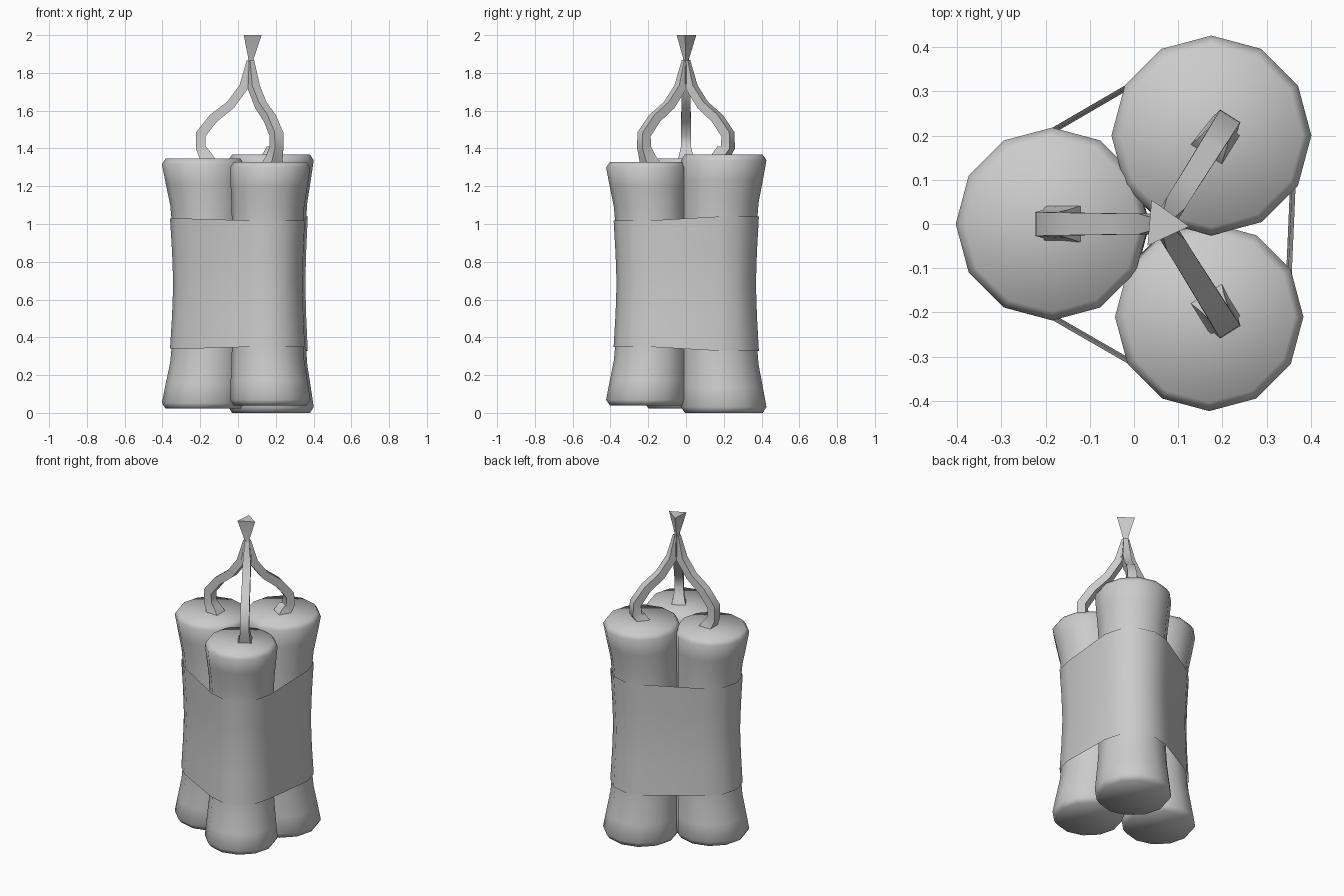
import bpy, bmesh
from math import sin, cos, radians, pi
from mathutils import Vector

if "Cube" in bpy.data.objects:
    bpy.data.objects.remove(bpy.data.objects["Cube"])

MID_Z = 0.684
AXIS = Vector((0.05, 0.0))      # the bundle is squeezed towards this axis
# name: centre x, y, radius, half height, band start/end angle, fuse direction
STICKS = [
    ("left",  -0.185,  0.0,   0.218, 0.662, (240, 120), 180),
    ("back",   0.175,  0.2,   0.226, 0.684, (120, 0),   58),
    ("front",  0.170, -0.21,  0.213, 0.644, (360, 240), -58),
]
SQUEEZE = [(0, .85), (.25, .863), (.52, .887), (.63, .903), (.8, .955), (.95, 1), (1, 1)]


def squeeze(t):
    t = abs(t)
    for (a, u), (b, v) in zip(SQUEEZE, SQUEEZE[1:]):
        if t <= b:
            return u + (v - u) * (t - a) / (b - a)
    return 1.0


def squeezed(x, y, t):
    return AXIS + (Vector((x, y)) - AXIS) * squeeze(t)


def loft(name, rings, caps=True, angle=60):
    """Skin a list of equal-length closed rings."""
    bm = bmesh.new()
    vs = [[bm.verts.new(p) for p in r] for r in rings]
    n = len(rings[0])
    for a, b in zip(vs, vs[1:]):
        for i in range(n):
            j = (i + 1) % n
            bm.faces.new((a[i], a[j], b[j], b[i]))
    if caps:
        bm.faces.new(vs[0][::-1])
        bm.faces.new(vs[-1])
    bmesh.ops.recalc_face_normals(bm, faces=bm.faces)
    me = bpy.data.meshes.new(name)
    bm.to_mesh(me)
    bm.free()
    ob = bpy.data.objects.new(name, me)
    bpy.context.collection.objects.link(ob)
    bpy.ops.object.select_all(action='DESELECT')
    ob.select_set(True)
    bpy.context.view_layer.objects.active = ob
    bpy.ops.object.shade_smooth_by_angle(angle=radians(angle))
    return ob


# Sticks: twelve-sided, chamfered ends, pinched in the middle
half = [.25, .5, .63, .8, .955, 1]
levels = [-t for t in reversed(half)] + [0] + half
for name, cx, cy, r, h, _, _ in STICKS:
    rings = []
    for t in levels:
        rr = r - 0.02 if abs(t) == 1 else r
        ring = []
        for k in range(12):
            p = squeezed(cx + rr * cos(k * pi / 6), cy + rr * sin(k * pi / 6), t)
            ring.append((p.x, p.y, MID_Z + t * h))
        rings.append(ring)
    loft("stick_" + name, rings)

# Band: open sheet stretched around the outside of the three sticks
rings = []
for t in (-.52, -.25, 0, .25, .52):
    ring = []
    for _, cx, cy, r, h, (start, end), _ in STICKS:
        for a in range(start, end - 1, -30):
            d = Vector((cos(radians(a)), sin(radians(a))))
            p = squeezed(cx + r * d.x, cy + r * d.y, t) + d * 0.008
            ring.append((p.x, p.y, MID_Z + t * h))
    rings.append(ring)
loft("band", rings, caps=False)

# Fuses: four-sided tubes bending in to a common knot
KNOT = Vector((0.065, 0.0, 0.0))
PATH = [(.225, 0, .060), (.24, .025, .046), (.262, .07, .038), (.262, .14, .038),
        (.195, .225, .036), (.105, .295, .034), (.035, .39, .034), (.006, .53, .018)]
for name, _, _, _, h, _, a in STICKS:
    out = Vector((cos(radians(a)), sin(radians(a)), 0))
    side = Vector((-out.y, out.x, 0))
    base = MID_Z + h
    pts = [KNOT + out * d + Vector((0, 0, (base if i < 2 else 1.34) + z - .005))
           for i, (d, z, _) in enumerate(PATH)]
    rings = []
    for i, p in enumerate(pts):
        tan = (pts[min(i + 1, len(pts) - 1)] - pts[max(i - 1, 0)]).normalized()
        if i == 0:
            tan = Vector((0, 0, 1))
        up = side.cross(tan)
        r = PATH[i][2]
        rings.append([p + side * (r * cos(q)) + up * (r * sin(q))
                      for q in (pi / 4 + k * pi / 2 for k in range(4))])
    loft("fuse_" + name, rings)

# Twisted tip: three-sided, pinched at the neck and flared at the top
rings = []
for z, r, turn in ((1.74, .036, 0), (1.8, .03, 0), (1.875, .018, 0), (2.0, .06, 0)):
    rings.append([(KNOT.x + r * cos(radians(q + turn)), r * sin(radians(q + turn)), z)
                  for q in (-5, 115, 235)])
loft("fuse_tip", rings)
